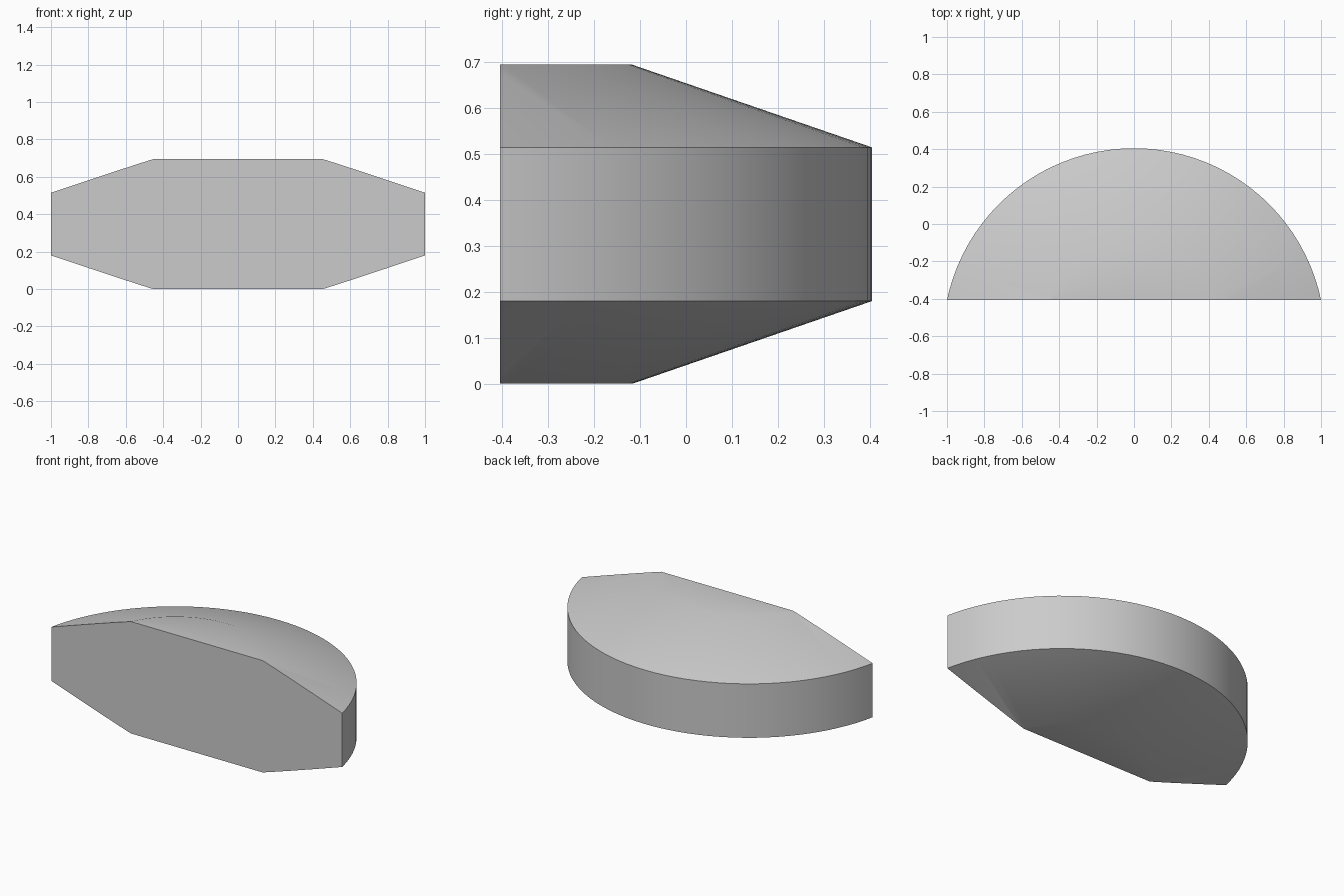
import bpy, bmesh, math
from mathutils import Vector

if "Cube" in bpy.data.objects:
    bpy.data.objects.remove(bpy.data.objects["Cube"], do_unlink=True)

# Dimensions
HEIGHT = 0.695
BEVEL = 0.18           # height of each sloped band
R_OUTER, R_INNER = 1.022, 0.50
AXIS_Y, FRONT_Y = -0.617, -0.405
SEGMENTS = 96

# Grey material
grey = bpy.data.materials.new("light grey")
grey.use_nodes = True
colour = (0.6, 0.6, 0.6, 1.0)
grey.diffuse_color = colour
grey.node_tree.nodes["Principled BSDF"].inputs["Base Color"].default_value = colour

# Turned disc with sloped top and bottom
profile = [(0, 0), (R_INNER, 0), (R_OUTER, BEVEL),
           (R_OUTER, HEIGHT - BEVEL), (R_INNER, HEIGHT), (0, HEIGHT)]
bm = bmesh.new()
verts = [bm.verts.new((0, AXIS_Y + r, z)) for r, z in profile]
edges = [bm.edges.new(pair) for pair in zip(verts, verts[1:])]
bmesh.ops.spin(bm, geom=verts + edges, cent=(0, AXIS_Y, 0), axis=(0, 0, 1),
               angle=math.tau, steps=SEGMENTS, use_duplicate=False)
bmesh.ops.remove_doubles(bm, verts=bm.verts[:], dist=1e-4)

# Flat front cut, closed with one face
cut = bmesh.ops.bisect_plane(bm, geom=bm.verts[:] + bm.edges[:] + bm.faces[:],
                             plane_co=Vector((0, FRONT_Y, 0)),
                             plane_no=Vector((0, 1, 0)), clear_inner=True)
rim = [e for e in cut["geom_cut"] if isinstance(e, bmesh.types.BMEdge)]
bmesh.ops.edgeloop_fill(bm, edges=rim)
bmesh.ops.recalc_face_normals(bm, faces=bm.faces[:])

mesh = bpy.data.meshes.new("half_disc")
bm.to_mesh(mesh)
bm.free()
mesh.materials.append(grey)
disc = bpy.data.objects.new("half_disc", mesh)
bpy.context.collection.objects.link(disc)

# Smooth shading that keeps the rim and front edges sharp
bpy.ops.object.select_all(action='DESELECT')
disc.select_set(True)
bpy.context.view_layer.objects.active = disc
bpy.ops.object.shade_smooth_by_angle(angle=math.radians(30))
